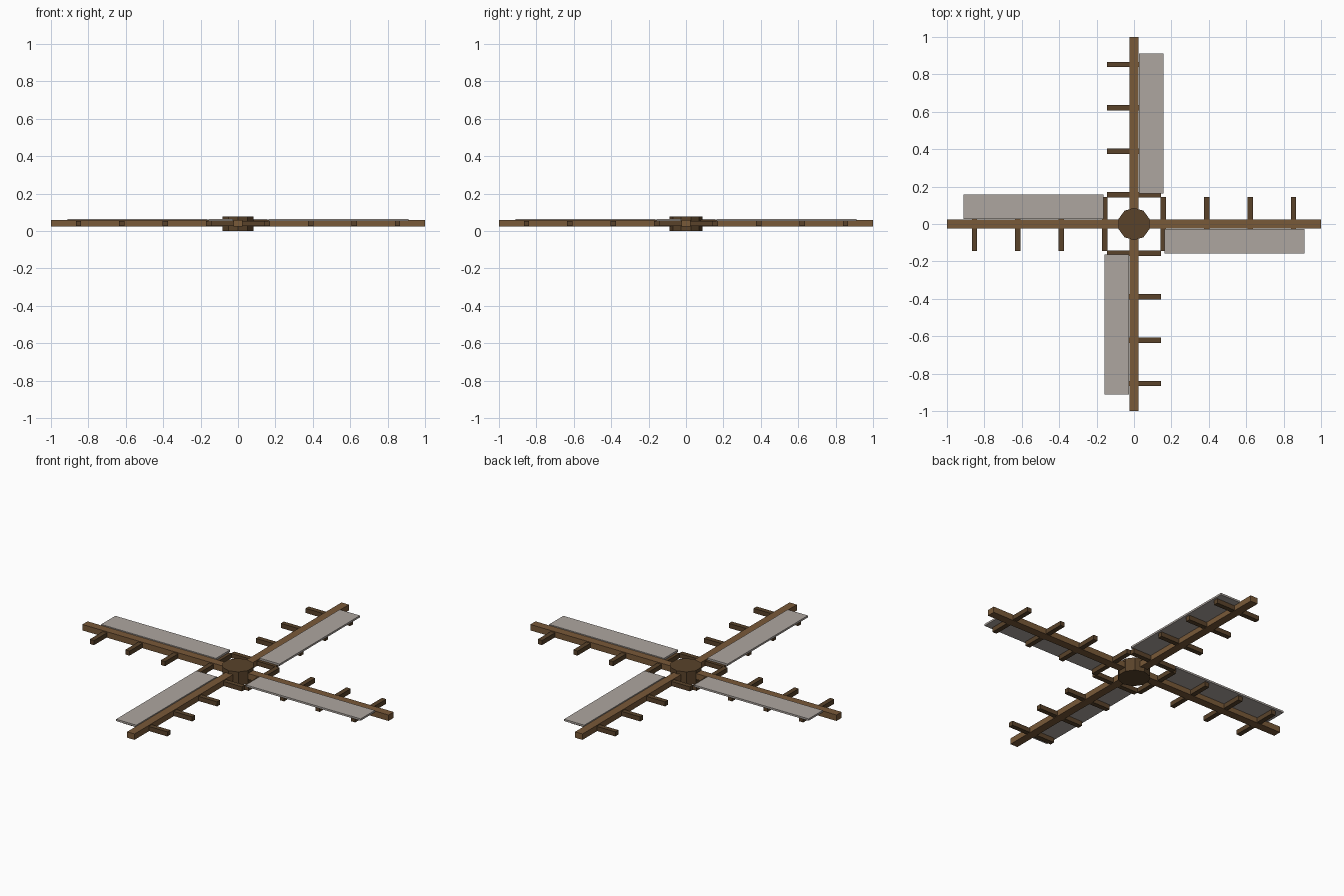
import bpy
from math import pi
from mathutils import Matrix

if "Cube" in bpy.data.objects:
    bpy.data.objects.remove(bpy.data.objects["Cube"])


def material(name, rgb):
    m = bpy.data.materials.new(name)
    m.diffuse_color = (*rgb, 1)
    m.use_nodes = True
    m.node_tree.nodes["Principled BSDF"].inputs["Base Color"].default_value = m.diffuse_color
    return m


wood = material("wood", (0.19, 0.10, 0.04))
dark_wood = material("dark_wood", (0.10, 0.055, 0.023))
cloth = material("cloth", (0.42, 0.38, 0.35))


def box(name, x, y, z, mat, turn=0):
    """Box from (min, max) ranges, turned about the z axis in quarter turns."""
    bpy.ops.mesh.primitive_cube_add(size=1)
    ob = bpy.context.object
    ob.name = name
    size = [b - a for a, b in (x, y, z)]
    mid = [(a + b) / 2 for a, b in (x, y, z)]
    ob.data.transform(Matrix.Rotation(turn * pi / 2, 4, 'Z')
                      @ Matrix.Translation(mid) @ Matrix.Diagonal((*size, 1)))
    ob.data.materials.append(mat)
    return ob


# Ten-sided hub
bpy.ops.mesh.primitive_cylinder_add(vertices=10, radius=0.087, depth=0.078,
                                    location=(0, 0, 0.039))
hub = bpy.context.object
hub.name = "hub"
hub.data.materials.append(dark_wood)

# Four arms, each with a spar, crossbars and a sail on one side
for i in range(4):
    box(f"spar_{i}", (0, 1), (-0.024, 0.024), (0.025, 0.06), wood, i)
    for j in range(4):
        x = 0.157 + j * 0.232
        box(f"crossbar_{i}_{j}", (x - 0.014, x + 0.014), (-0.145, 0.145),
            (0.027, 0.054), dark_wood, i)
    box(f"sail_{i}", (0.162, 0.912), (-0.158, -0.026), (0.054, 0.065), cloth, i)
